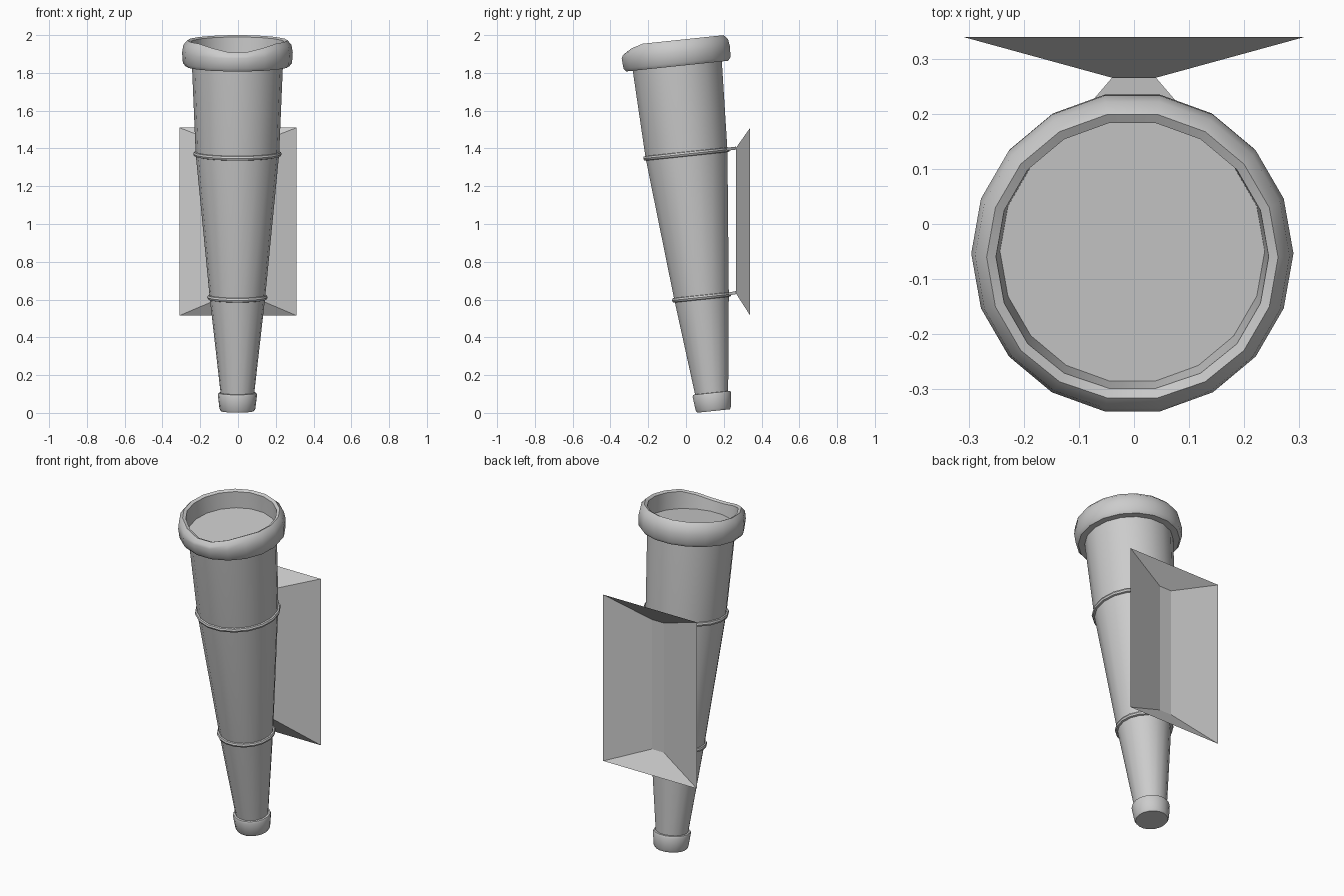
import bpy, bmesh, math
from mathutils import Matrix

if "Cube" in bpy.data.objects:
    bpy.data.objects.remove(bpy.data.objects["Cube"])

SIDES = 18
CX = -0.003
# Leaning axis shared by every turned part
LEAN = Matrix.Translation((CX, 0.145, 0.018)) @ Matrix.Rotation(math.radians(6.0), 4, 'X')


def finish(bm, name, smooth=True, fix=True):
    if fix:
        bmesh.ops.recalc_face_normals(bm, faces=bm.faces[:])
    me = bpy.data.meshes.new(name)
    bm.to_mesh(me)
    bm.free()
    ob = bpy.data.objects.new(name, me)
    bpy.context.collection.objects.link(ob)
    if smooth:
        bpy.ops.object.select_all(action='DESELECT')
        ob.select_set(True)
        bpy.context.view_layer.objects.active = ob
        bpy.ops.object.shade_smooth_by_angle(angle=math.radians(35))
    return ob


def lathe(name, profile, closed=False, drop=None):
    """Turn (radius, height) points round the leaning axis."""
    bm = bmesh.new()
    rings = []
    for i, (r, h) in enumerate(profile):
        ring = []
        for k in range(SIDES):
            a = 2 * math.pi * k / SIDES
            dz = drop(i, k) if drop else 0
            ring.append(bm.verts.new(LEAN @ Matrix.Translation((r * math.cos(a), r * math.sin(a), h - dz)).to_translation()))
        rings.append(ring)
    pairs = list(zip(rings, rings[1:]))
    if closed:
        pairs.append((rings[-1], rings[0]))
    else:
        bm.faces.new(rings[0])
        bm.faces.new(rings[-1])
    for a, b in pairs:
        for k in range(SIDES):
            j = (k + 1) % SIDES
            bm.faces.new((a[k], a[j], b[j], b[k]))
    return finish(bm, name)


# Tapered shaft, whose top face is the floor of the cup
lathe("shaft", [(0.085, 0.05), (0.147, 0.597), (0.221, 1.36), (0.242, 1.86)])

# Foot cap
lathe("foot_cap", [(0.088, -0.008), (0.095, 0.004), (0.104, 0.078), (0.100, 0.088), (0.085, 0.090)])

# Two binding rings
for name, r, h in (("lower_ring", 0.147, 0.597), ("upper_ring", 0.221, 1.36)):
    lathe(name, [(r - 0.004, h - 0.013), (r + 0.009, h - 0.010), (r + 0.013, h),
                 (r + 0.009, h + 0.010), (r - 0.004, h + 0.013)], closed=True)

# Thick rim with a worn dip at the front
DIP = {12: 0.018, 13: 0.036, 14: 0.036, 15: 0.018}
lathe("rim", [(0.238, 1.828), (0.276, 1.828), (0.289, 1.845), (0.293, 1.90), (0.286, 1.942),
              (0.265, 1.965), (0.248, 1.957), (0.240, 1.85)], closed=True,
      drop=lambda i, k: DIP.get(k, 0) * {4: 0.8, 5: 1, 6: 1}.get(i, 0))

# Wall bracket: shallow tray open to the back
bm = bmesh.new()


def frame(x, y, z0, z1):
    return [bm.verts.new(p) for p in ((-x, y, z0), (x, y, z0), (x, y, z1), (-x, y, z1))]


inner = frame(0.04, 0.266, 0.63, 1.405)
outer = frame(0.31, 0.34, 0.515, 1.51)
bm.faces.new(inner[::-1])
for k in range(4):
    j = (k + 1) % 4
    bm.faces.new((inner[j], inner[k], outer[k], outer[j]))
finish(bm, "wall_bracket", smooth=False, fix=False)

# Flat arms joining the rings to the bracket
for name, wide, y0, z0, z1 in (("lower_arm", 0.07, 0.20, 0.625, 0.637),
                               ("upper_arm", 0.105, 0.19, 1.392, 1.402)):
    bm = bmesh.new()
    pts = ((-wide, y0, z0), (wide, y0, z0), (0.04, 0.266, z1), (-0.04, 0.266, z1))
    base = bm.faces.new([bm.verts.new((x, y, z - 0.008)) for x, y, z in pts])
    up = bmesh.ops.extrude_face_region(bm, geom=[base])
    bmesh.ops.translate(bm, vec=(0, 0, 0.016),
                        verts=[v for v in up["geom"] if isinstance(v, bmesh.types.BMVert)])
    bm.normal_update()
    finish(bm, name, smooth=False)
